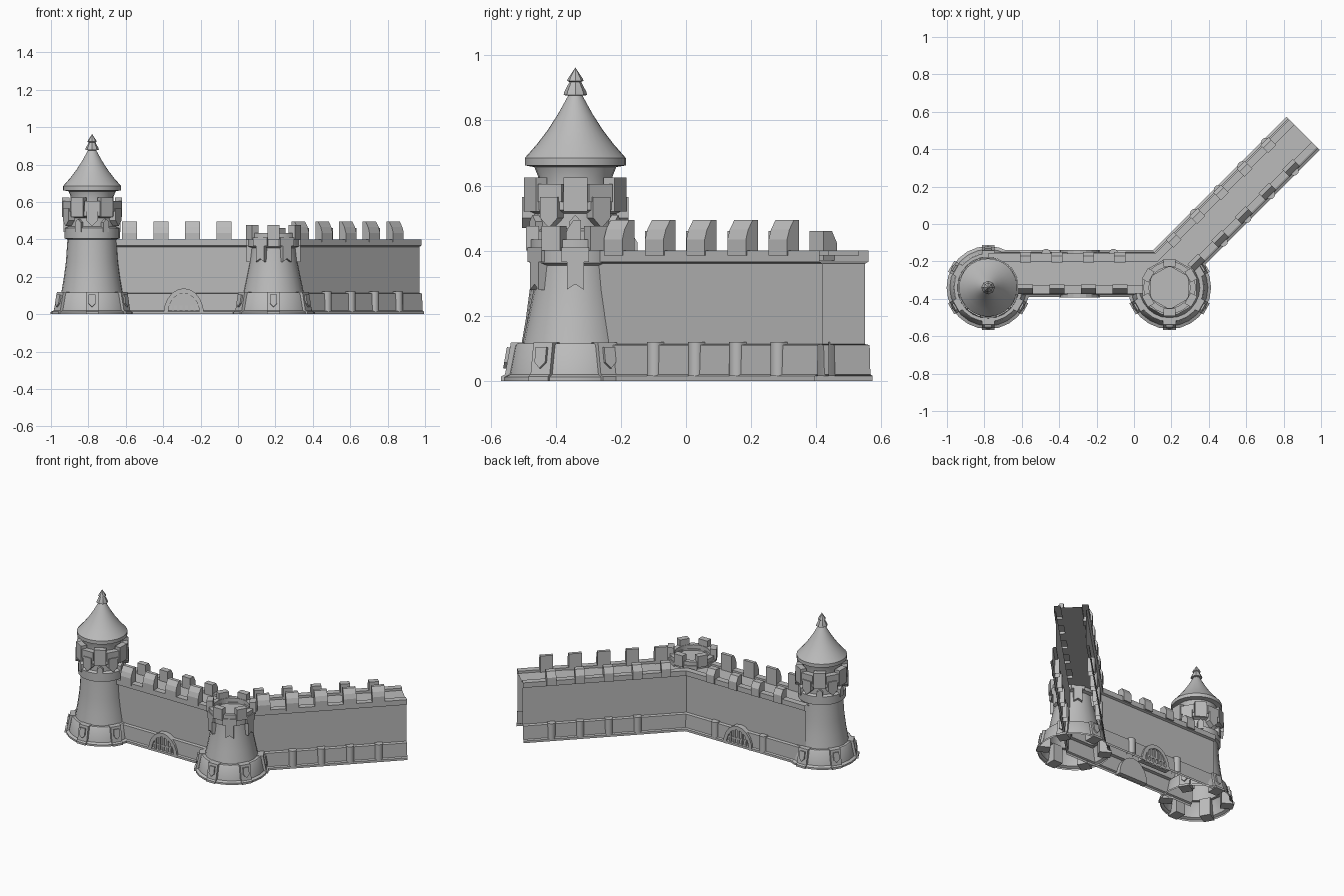
import bpy, bmesh, math
from mathutils import Matrix, Vector

cube = bpy.data.objects.get("Cube")
if cube:
    bpy.data.objects.remove(cube, do_unlink=True)

stone = bpy.data.materials.new("grey_stone")
stone.use_nodes = True
GREY = (0.5, 0.5, 0.5, 1)
stone.diffuse_color = GREY
stone.node_tree.nodes["Principled BSDF"].inputs["Base Color"].default_value = GREY


def finish(name, bm, smooth=False):
    bmesh.ops.recalc_face_normals(bm, faces=bm.faces)
    mesh = bpy.data.meshes.new(name)
    bm.to_mesh(mesh)
    bm.free()
    mesh.materials.append(stone)
    obj = bpy.data.objects.new(name, mesh)
    bpy.context.collection.objects.link(obj)
    if smooth:
        bpy.ops.object.select_all(action='DESELECT')
        obj.select_set(True)
        bpy.context.view_layer.objects.active = obj
        bpy.ops.object.shade_smooth_by_angle(angle=math.radians(30))
    return obj


def lathe(name, center, profile, segs=24):
    """Revolve (radius, height) points around a vertical axis."""
    bm = bmesh.new()
    vs = [bm.verts.new((center[0] + r, center[1], z)) for r, z in profile]
    es = [bm.edges.new(p) for p in zip(vs, vs[1:])]
    bmesh.ops.spin(bm, geom=vs + es, cent=(*center, 0), axis=(0, 0, 1),
                   angle=math.tau, steps=segs, use_duplicate=False)
    bmesh.ops.remove_doubles(bm, verts=bm.verts, dist=0.0005)
    return finish(name, bm, True)


def prisms(name, frames, profile, lo, hi, smooth=False):
    """Extrude a (y, z) outline from x=lo to x=hi in every frame."""
    bm = bmesh.new()
    for m in frames:
        a = [bm.verts.new(m @ Vector((lo, y, z))) for y, z in profile]
        b = [bm.verts.new(m @ Vector((hi, y, z))) for y, z in profile]
        bm.faces.new(a)
        bm.faces.new(b[::-1])
        for i in range(len(a)):
            j = (i + 1) % len(a)
            bm.faces.new((a[i], b[i], b[j], a[j]))
    return finish(name, bm, smooth)


def frame(x, y, angle):
    """Frame whose local y points outward along the angle in degrees."""
    return Matrix.Translation((x, y, 0)) @ Matrix.Rotation(math.radians(angle - 90), 4, 'Z')


def side_on(frames):
    """Turn frames so that local x points outward, for face-on outlines."""
    return [m @ Matrix.Rotation(math.pi / 2, 4, 'Z') for m in frames]


def ring_frames(center, start):
    return [frame(*center, start + 60 * k) for k in range(6)]


def box(y0, y1, z0, z1):
    return [(y0, z0), (y1, z0), (y1, z1), (y0, z1)]


def shield(w, z0, z1):
    return [(-w, z1), (w, z1), (w, z0 + w), (0, z0), (-w, z0 + w)]


# Curtain wall: hollow shell with plinth, cornice and sunken walkway
START, CORNER, END = Vector((-0.78, -0.265)), Vector((0.155, -0.265)), Vector((0.905, 0.485))
half = [(0.125, 0), (0.125, 0.015), (0.115, 0.02), (0.112, 0.11), (0.092, 0.113),
        (0.092, 0.36), (0.106, 0.366), (0.106, 0.4), (0.065, 0.4), (0.065, 0.385)]
outline = half + [(-o, z) for o, z in reversed(half)]
n1, n2 = Vector((0, -1)), Vector((1, -1)).normalized()
mitre = (n1 + n2).normalized() / math.cos(math.radians(22.5))
bm = bmesh.new()
rows = [[bm.verts.new((*(p + n * o), z)) for o, z in outline]
        for p, n in ((START, n1), (CORNER, mitre), (END, n2))]
for r, s in zip(rows, rows[1:]):
    for i in range(len(outline) - 1):
        bm.faces.new((r[i], s[i], s[i + 1], r[i + 1]))
finish("curtain_wall", bm)

# Merlons along both walls
west_x = [-0.58 + 0.168 * k for k in range(4)]
east = [CORNER + Vector((1, 1)).normalized() * (0.168 + 0.179 * k) for k in range(5)]
west_front = [frame(x, CORNER.y, -90) for x in west_x]
west_back = [frame(x, CORNER.y, 90) for x in west_x]
east_front = [frame(p.x, p.y, -45) for p in east]
east_back = [frame(p.x, p.y, 135) for p in east]
prisms("front_merlons", west_front + east_front,
       [(0.058, 0.385), (0.11, 0.385), (0.11, 0.435), (0.1, 0.465), (0.08, 0.495), (0.058, 0.495)],
       -0.04, 0.04)
prisms("back_merlons", west_back + east_back,
       [(0.058, 0.37), (0.116, 0.37), (0.116, 0.425), (0.095, 0.46), (0.058, 0.46)],
       -0.03, 0.03)

# Rounded plinth buttresses
arc = [(0.11 + 0.022 * math.sin(a * math.pi / 8), 0.024 * math.cos(a * math.pi / 8)) for a in range(9)]
bm = bmesh.new()
west_butts = [frame(x, CORNER.y, 90) for x in (-0.47, -0.11)]
for m in east_front[1:] + east_back[1:] + west_butts:
    low, high = [[bm.verts.new(m @ Vector((x, y, z))) for y, x in [(0.085, 0.024)] + arc + [(0.085, -0.024)]]
                 for z in (0.015, 0.12)]
    bm.faces.new(high)
    for i in range(len(low) - 1):
        bm.faces.new((low[i], low[i + 1], high[i + 1], high[i]))
finish("buttresses", bm, True)

# Gates on both faces of the west wall
gates = side_on([frame(-0.29, CORNER.y, a) for a in (-90, 90)])
arch = [(math.cos(math.pi * k / 10), math.sin(math.pi * k / 10)) for k in range(11)]
prisms("gate_arch", gates,
       [(0.108 * c, 0.138 * s) for c, s in arch] + [(0.085 * c, 0.112 * s) for c, s in reversed(arch)],
       0.085, 0.127)
prisms("gate_panel", gates, [(0.09 * c, 0.115 * s) for c, s in arch], 0.085, 0.114)
for k in range(5):
    y = -0.058 + 0.029 * k
    prisms("gate_bar", gates, box(y - 0.006, y + 0.006, 0, 0.113 * math.sqrt(1 - (y / 0.09) ** 2)), 0.1, 0.122)
prisms("gate_crossbar", gates, box(-0.08, 0.08, 0.045, 0.055), 0.1, 0.12)

# Tower bodies
TALL, SHORT = (-0.78, -0.34), (0.19, -0.34)
foot = [(0.222, 0), (0.222, 0.012), (0.205, 0.02), (0.188, 0.108), (0.182, 0.115)]
lathe("tall_tower", TALL, foot + [
    (0.165, 0.115), (0.152, 0.19), (0.14, 0.28), (0.132, 0.4), (0.148, 0.405), (0.148, 0.46),
    (0.13, 0.468), (0.13, 0.515), (0.155, 0.525), (0.155, 0.58), (0.115, 0.58),
    (0.115, 0.63), (0.128, 0.662)])
lathe("short_tower", SHORT, foot + [
    (0.162, 0.115), (0.146, 0.19), (0.128, 0.28), (0.119, 0.355), (0.14, 0.362), (0.14, 0.435),
    (0.11, 0.435), (0.11, 0.4), (0, 0.4)])

# Tall tower roof and finial
lathe("roof", TALL, [(0.115, 0.655), (0.155, 0.662), (0.155, 0.685), (0.118, 0.727), (0.085, 0.77),
                     (0.053, 0.82), (0.022, 0.876)], 32)
lathe("finial", TALL, [(0.022, 0.876), (0.036, 0.878), (0.034, 0.888), (0.018, 0.918), (0.025, 0.922),
                       (0.023, 0.928), (0, 0.963)], 8)

# Blocks and shields around the tower feet
for label, c in (("tall", TALL), ("short", SHORT)):
    spots = ring_frames(c, 90)
    prisms(label + "_tower_foot_blocks", spots,
           [(0.15, 0), (0.228, 0), (0.228, 0.014), (0.216, 0.02), (0.198, 0.118), (0.15, 0.118)], -0.034, 0.034)
    tilted = [m @ Matrix.Translation((0, 0.207, 0.07)) @ Matrix.Rotation(math.radians(10), 4, 'X')
              for m in spots]
    prisms(label + "_tower_foot_shields", side_on(tilted), shield(0.019, -0.033, 0.033), -0.01, 0.009)

# Tall tower battlements, hanging shields and windows
prisms("tall_tower_merlons", ring_frames(TALL, 0), box(0.122, 0.16, 0.52, 0.625), -0.037, 0.037)
prisms("tall_tower_shields", side_on(ring_frames(TALL, 90)), shield(0.031, 0.47, 0.565), 0.12, 0.163)
prisms("tall_tower_brackets", ring_frames(TALL, 90), box(0.12, 0.157, 0.55, 0.605), -0.042, 0.042)
prisms("tall_tower_windows", side_on(ring_frames(TALL, 0)),
       [(-0.018, 0.44), (0.018, 0.44), (0.018, 0.49), (0, 0.51), (-0.018, 0.49)], 0.12, 0.152)

# Short tower battlements and notched banners
prisms("short_tower_merlons", ring_frames(SHORT, 90), box(0.112, 0.152, 0.4, 0.476), -0.033, 0.033)
prisms("short_tower_banners", side_on(ring_frames(SHORT, 0)),
       [(-0.026, 0.28), (0, 0.297), (0.026, 0.28), (0.026, 0.365), (0.042, 0.365), (0.042, 0.41),
        (-0.042, 0.41), (-0.042, 0.365), (-0.026, 0.365)], 0.1, 0.145)
